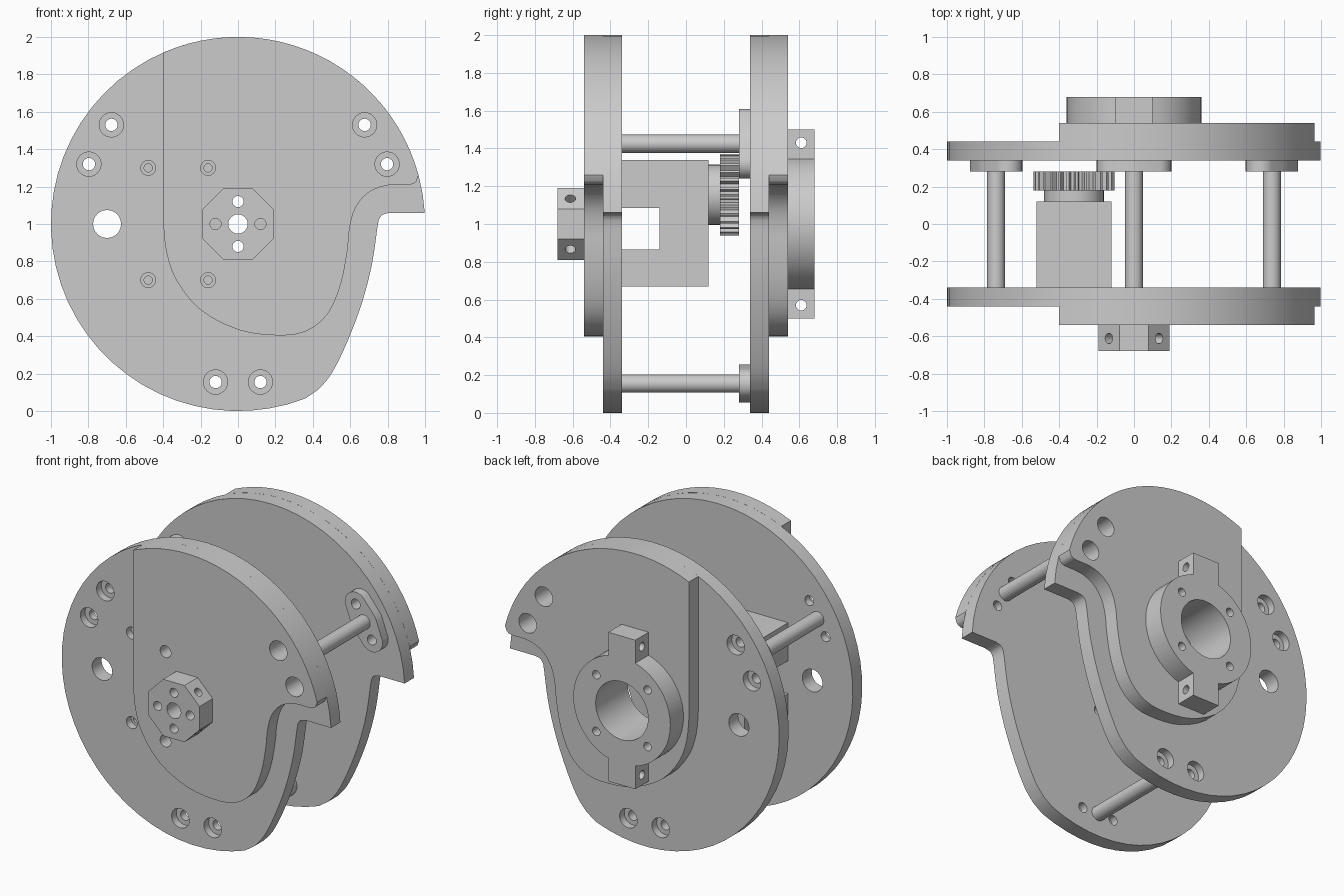
import bpy, bmesh
from math import sin, cos, pi, radians, atan2
from mathutils import Vector

cube = bpy.data.objects.get("Cube")
if cube:
    bpy.data.objects.remove(cube, do_unlink=True)

grey = bpy.data.materials.new("plain grey")
grey.use_nodes = True
GREY = (0.6, 0.6, 0.6, 1)
grey.diffuse_color = GREY
grey.node_tree.nodes["Principled BSDF"].inputs["Base Color"].default_value = GREY


def finish(name, bm):
    bmesh.ops.recalc_face_normals(bm, faces=bm.faces)
    mesh = bpy.data.meshes.new(name)
    bm.to_mesh(mesh)
    bm.free()
    mesh.materials.append(grey)
    obj = bpy.data.objects.new(name, mesh)
    bpy.context.collection.objects.link(obj)
    return obj


def prism(name, outline, y0, y1):
    """Extrude an (x, z) outline from y0 to y1."""
    bm = bmesh.new()
    face = bm.faces.new([bm.verts.new((x, y0, z)) for x, z in outline])
    new = bmesh.ops.extrude_face_region(bm, geom=[face])["geom"]
    bmesh.ops.translate(bm, vec=(0, y1 - y0, 0),
                        verts=[v for v in new if isinstance(v, bmesh.types.BMVert)])
    return finish(name, bm)


def box(name, x0, x1, y0, y1, z0, z1):
    return prism(name, [(x0, z0), (x1, z0), (x1, z1), (x0, z1)], y0, y1)


def rod(name, start, end, r, sides=32):
    """Cylinder between two points."""
    start, end = Vector(start), Vector(end)
    axis = end - start
    bm = bmesh.new()
    bmesh.ops.create_cone(bm, cap_ends=True, segments=sides, radius1=r, radius2=r,
                          depth=axis.length)
    turn = axis.to_track_quat('Z', 'Y').to_matrix().to_4x4()
    bmesh.ops.transform(bm, matrix=turn, verts=bm.verts)
    bmesh.ops.translate(bm, vec=(start + end) / 2, verts=bm.verts)
    return finish(name, bm)


def combine(obj, tool, how='DIFFERENCE'):
    mod = obj.modifiers.new("combine", 'BOOLEAN')
    mod.operation, mod.solver, mod.object = how, 'EXACT', tool
    bpy.context.view_layer.objects.active = obj
    bpy.ops.object.modifier_apply(modifier=mod.name)
    bpy.data.objects.remove(tool, do_unlink=True)


def drill(obj, start, end, r):
    combine(obj, rod("cutter", start, end, r, 24))


def arc(cx, cz, r, a0, a1, n):
    """Arc in degrees."""
    return [(cx + r * cos(radians(a0 + (a1 - a0) * i / n)),
             cz + r * sin(radians(a0 + (a1 - a0) * i / n))) for i in range(n + 1)]


def spline(points, steps=4):
    """Smooth curve through points."""
    p = [Vector(q) for q in points]
    p = [p[0]] + p + [p[-1]]
    out = []
    for a, b, c, d in zip(p, p[1:], p[2:], p[3:]):
        for i in range(steps):
            t = i / steps
            out.append(tuple(0.5 * (2 * b + (c - a) * t + (2 * a - 5 * b + 4 * c - d) * t ** 2
                                    + (3 * b - a - 3 * c + d) * t ** 3)))
    return out + [tuple(p[-1])]


def circle_angle(x, z):
    return atan2(z - 1, x) * 180 / pi


# Plate outlines: notched disc and raised land
disc = arc(0, 1, 1, circle_angle(1, 1.06), 360 + circle_angle(0.36, 0.067), 50)
disc += spline([(0.43, 0.115), (0.5, 0.2), (0.58, 0.36), (0.66, 0.57), (0.715, 0.78), (0.745, 0.98)])
disc += spline([(0.752, 1.02), (0.77, 1.048), (0.81, 1.06)], 3)
land = arc(0, 1, 1, circle_angle(0.963, 1.26), circle_angle(-0.4, 1.917), 24)
land += spline([(-0.4, 1.02), (-0.385, 0.86), (-0.33, 0.7), (-0.2, 0.54), (0, 0.435),
                (0.2, 0.405), (0.36, 0.425), (0.48, 0.52), (0.55, 0.68), (0.585, 0.86),
                (0.597, 0.98), (0.63, 1.09), (0.7, 1.17), (0.8, 1.207), (0.92, 1.21),
                (0.953, 1.228)], 3)

bolts = [(s * x, z) for s in (-1, 1) for x, z in ((0.677, 1.53), (0.797, 1.32), (0.12, 0.155))]
motor_screws = [(x, z) for x in (-0.48, -0.16) for z in (0.7, 1.3)]

# Front and back plates with their raised lands and counterbored holes
plates = {}
for side, s in (("front", -1), ("back", 1)):
    plate = prism(side + "_plate", disc, s * 0.34, s * 0.44)
    raised = prism(side + "_raised_land", land, s * 0.44, s * 0.54)
    plates[side] = (plate, raised)
    for x, z in bolts:
        drill(plate, (x, s * 0.3, z), (x, s * 0.5, z), 0.033)
        drill(plate, (x, s * 0.39, z), (x, s * 0.5, z), 0.065)
        if z > 1 and x > 0:
            drill(raised, (x, s * 0.4, z), (x, s * 0.6, z), 0.065)
    drill(plate, (-0.7, s * 0.3, 1), (-0.7, s * 0.5, 1), 0.075)

front, front_land = plates["front"]
for x, z in motor_screws:
    drill(front, (x, -0.3, z), (x, -0.5, z), 0.022)
    drill(front, (x, -0.39, z), (x, -0.5, z), 0.04)
    if x > -0.4:
        drill(front_land, (x, -0.4, z), (x, -0.6, z), 0.04)

# Octagonal front hub with axial and diagonal holes
hub = prism("front_hub", arc(0, 1, 0.19 / cos(pi / 8), 22.5, 337.5, 7), -0.68, -0.54)
for part in (hub, front, front_land):
    for z, r in ((0.88, 0.03), (1, 0.052), (1.12, 0.03)):
        drill(part, (0, -0.75, z), (0, -0.3, z), r)
for s in (-1, 1):
    drill(hub, (s * 0.12, -0.75, 1), (s * 0.12, -0.56, 1), 0.03)
    for t in (-1, 1):
        drill(hub, (s * 0.2, -0.612, 1 + t * 0.2), (s * 0.085, -0.612, 1 + t * 0.085), 0.028)

# Back bearing ring with two drilled lugs
ring = rod("back_bearing_ring", (0, 0.54, 1), (0, 0.68, 1), 0.36, 48)
combine(ring, box("lugs", -0.1, 0.1, 0.54, 0.68, 0.5, 1.5), 'UNION')
for part in (ring,) + plates["back"]:
    combine(part, rod("cutter", (0, 0.3, 1), (0, 0.8, 1), 0.195, 40))
for s in (-1, 1):
    drill(ring, (-0.2, 0.61, 1 + s * 0.43), (0.2, 0.61, 1 + s * 0.43), 0.028)
    for t in (-1, 1):
        drill(ring, (s * 0.19, 0.5, 1 + t * 0.19), (s * 0.19, 0.75, 1 + t * 0.19), 0.028)

# Spacer posts, each on a rounded two-hole flange
for name, a, b in (("left", bolts[3], bolts[4]), ("right", bolts[0], bolts[1]),
                   ("bottom", bolts[2], bolts[5])):
    mx, mz = (a[0] + b[0]) / 2, (a[1] + b[1]) / 2
    rod(name + "_post", (mx, -0.34, mz), (mx, 0.28, mz), 0.048)
    bm = bmesh.new()
    for (cx, cz), r in ((a, 0.08), (b, 0.08), ((mx, mz), 0.1)):
        for x, z in arc(cx, cz, r, 0, 345, 23):
            for y in (0.28, 0.34):
                bm.verts.new((x, y, z))
    hull = bmesh.ops.convex_hull(bm, input=bm.verts)
    bmesh.ops.delete(bm, geom=list({v for v in hull["geom_interior"] + hull["geom_unused"]
                                    if isinstance(v, bmesh.types.BMVert)}), context='VERTS')
    bmesh.ops.dissolve_limit(bm, angle_limit=0.01, verts=bm.verts, edges=bm.edges)
    flange = finish(name + "_post_flange", bm)
    for x, z in (a, b):
        drill(flange, (x, 0.2, z), (x, 0.4, z), 0.033)

# Motor block with a side window, its boss and pinion gear
motor = box("motor_block", -0.52, -0.12, -0.34, 0.12, 0.67, 1.34)
combine(motor, box("cutter", -0.6, 0, -0.4, -0.14, 0.865, 1.085))
rod("motor_boss", (-0.32, 0.12, 1.155), (-0.32, 0.18, 1.155), 0.16)
TEETH = 28
teeth = []
for i in range(TEETH):
    for step, r in ((0, 0.185), (0.4, 0.185), (0.55, 0.217), (0.85, 0.217)):
        a = 2 * pi * (i + step) / TEETH
        teeth.append((-0.32 + r * cos(a), 1.155 + r * sin(a)))
prism("pinion_gear", teeth, 0.18, 0.28)

# Smooth the curved walls and keep the edges crisp
bpy.ops.object.select_all(action='DESELECT')
for obj in bpy.context.collection.objects:
    if obj.type == 'MESH' and grey.name in obj.data.materials:
        obj.select_set(True)
        bpy.context.view_layer.objects.active = obj
bpy.ops.object.shade_smooth_by_angle(angle=radians(25))
